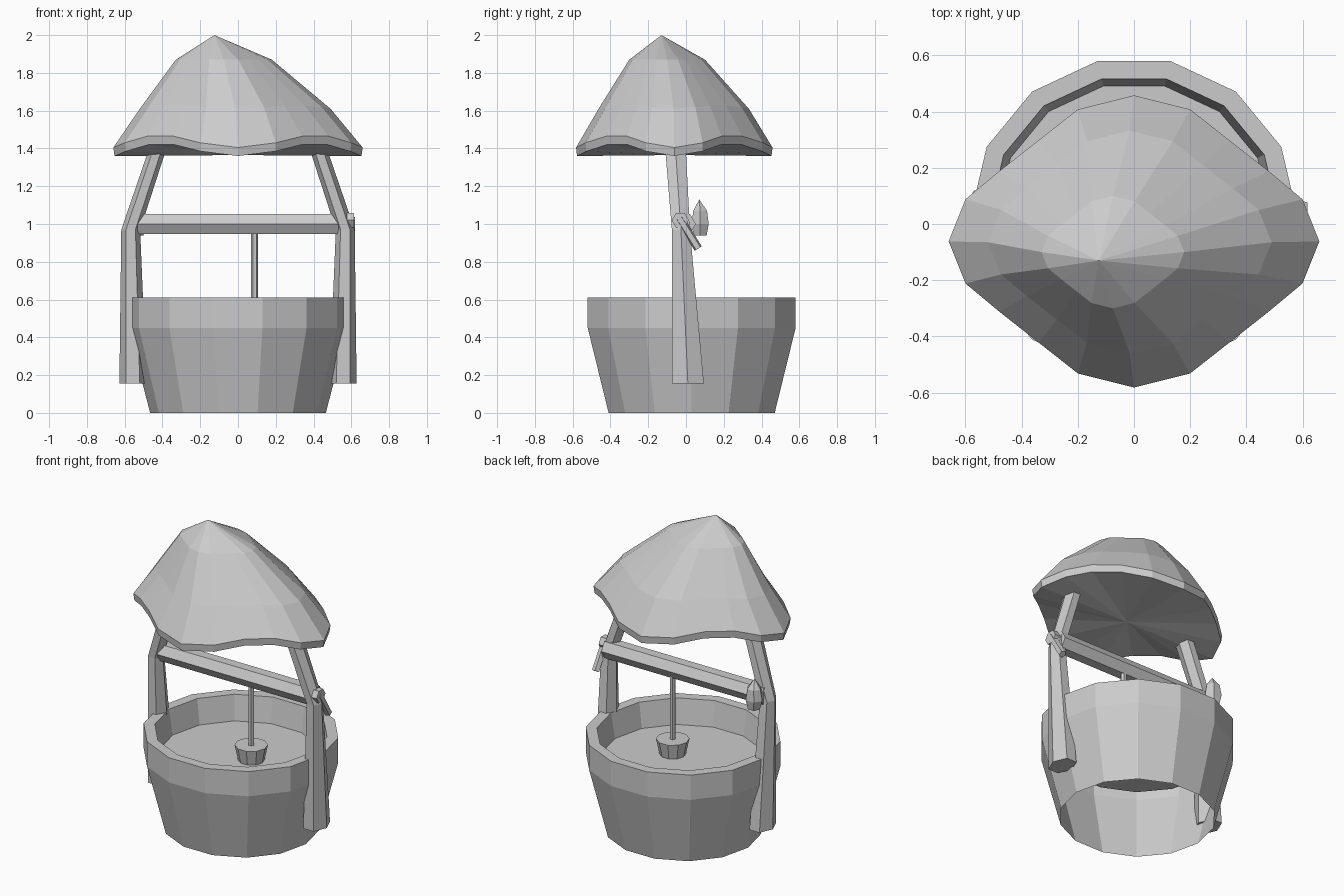
import bpy, bmesh, math
from mathutils import Matrix, Vector

cube = bpy.data.objects.get("Cube")
if cube:
    bpy.data.objects.remove(cube, do_unlink=True)

# One plain grey for everything
grey = bpy.data.materials.new("plain grey")
grey.use_nodes = True
colour = (0.6, 0.6, 0.6, 1)
grey.diffuse_color = colour
for node in grey.node_tree.nodes:
    if node.type == 'BSDF_PRINCIPLED':
        node.inputs["Base Color"].default_value = colour


def skin(name, rings, start_cap=True, end_cap=True, matrix=None):
    """Join rings of points with faces; a one-point ring becomes a fan tip."""
    bm = bmesh.new()
    loops = [[bm.verts.new(p) for p in ring] for ring in rings]
    for a, b in zip(loops, loops[1:]):
        n = max(len(a), len(b))
        for i in range(n):
            j = (i + 1) % n
            if len(a) == 1:
                bm.faces.new((a[0], b[j], b[i]))
            elif len(b) == 1:
                bm.faces.new((a[i], a[j], b[0]))
            else:
                bm.faces.new((a[i], a[j], b[j], b[i]))
    if start_cap and len(loops[0]) > 1:
        bm.faces.new(loops[0][::-1])
    if end_cap and len(loops[-1]) > 1:
        bm.faces.new(loops[-1])
    if matrix:
        bm.transform(matrix)
    bmesh.ops.recalc_face_normals(bm, faces=bm.faces)
    mesh = bpy.data.meshes.new(name)
    bm.to_mesh(mesh)
    bm.free()
    mesh.materials.append(grey)
    obj = bpy.data.objects.new(name, mesh)
    bpy.context.collection.objects.link(obj)
    return obj


def ring(n, cx, cy, z, rx, ry):
    return [(cx + rx * math.cos(2 * math.pi * i / n),
             cy + ry * math.sin(2 * math.pi * i / n), z) for i in range(n)]


def bar(name, start, end, radius, n=6):
    """Straight faceted bar between two points."""
    start, end = Vector(start), Vector(end)
    axis = end - start
    matrix = Matrix.Translation(start) @ axis.to_track_quat('Z', 'Y').to_matrix().to_4x4()
    return skin(name, [ring(n, 0, 0, z, radius, radius) for z in (0, axis.length)],
                matrix=matrix)


# Basin: flared wall open below, thick rim, recessed floor
profile = [(0.465, 0), (0.582, 0.45), (0.582, 0.61), (0.515, 0.61), (0.488, 0.45)]
skin("basin", [ring(14, 0, 0.03, z, r, r * 0.97) for r, z in profile], start_cap=False)

# Roof: wavy eave outline, one quarter mirrored all round
quarter = [(0.66, 0, 0), (0.6, 0.15, 0.025), (0.48, 0.25, 0.06),
           (0.34, 0.36, 0.06), (0.2, 0.47, 0.025), (0, 0.52, 0)]
half = quarter + [(-x, y, z) for x, y, z in quarter[-2::-1]]
outline = half + [(x, -y, z) for x, y, z in half[-2:0:-1]]


def roof_ring(scale, cx, cy, z, wave):
    return [(cx + x * scale, cy + y * scale, z + w * wave) for x, y, w in outline]


skin("roof", [
    [(0, -0.062, 1.365)],
    roof_ring(0.99, 0, -0.062, 1.36, 1),
    roof_ring(1.0, 0, -0.062, 1.405, 1),
    roof_ring(0.765, -0.015, -0.065, 1.61, 0.3),
    roof_ring(0.385, -0.075, -0.1, 1.87, 0),
    [(-0.125, -0.13, 2.0)],
])

# Bent posts on both sides
for side, label in ((1, "left"), (-1, "right")):
    skin(label + "_post", [
        ring(6, side * 0.556, 0.01, 0.155, 0.072, 0.098),
        ring(6, side * 0.568, -0.027, 0.97, 0.05, 0.055),
        ring(6, side * 0.428, -0.055, 1.39, 0.046, 0.063),
    ])

# Winding beam with a lever at one end and a knob at the other
bar("beam", (-0.57, -0.01, 1.0), (0.57, -0.01, 1.0), 0.062)
bar("beam_hub", (0.55, -0.03, 1.02), (0.615, -0.03, 1.02), 0.045)
bar("lever", (0.6, -0.035, 1.03), (0.6, 0.065, 0.87), 0.023, 5)
skin("knob", [
    ring(6, -0.54, 0.075, 0.94, 0.04, 0.04),
    ring(6, -0.54, 0.075, 1.0, 0.058, 0.052),
    ring(6, -0.54, 0.075, 1.07, 0.045, 0.042),
    [(-0.54, 0.07, 1.13)],
])

# Rope and bucket
bar("rope", (0.088, 0.01, 0.53), (0.088, 0.01, 0.97), 0.018)
skin("bucket", [ring(10, 0.088, 0.01, 0.452, 0.078, 0.078),
                ring(10, 0.088, 0.01, 0.55, 0.098, 0.098)])
